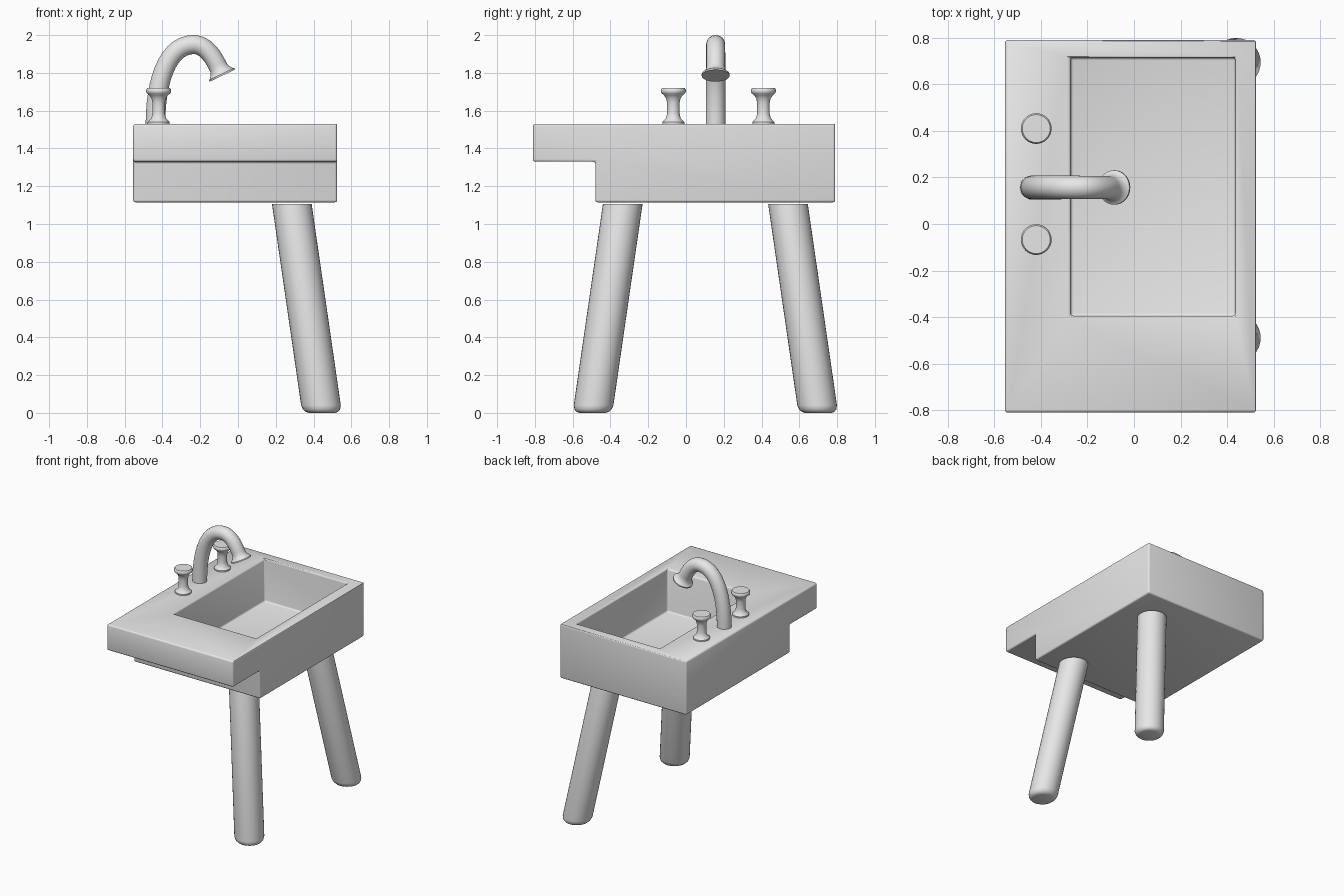
import bpy, bmesh
from mathutils import Vector
from mathutils.geometry import interpolate_bezier

if "Cube" in bpy.data.objects:
    bpy.data.objects.remove(bpy.data.objects["Cube"])

GREY = (0.8, 0.8, 0.8, 1)
grey = bpy.data.materials.new("plain grey")
grey.use_nodes = True
grey.diffuse_color = GREY
grey.node_tree.nodes["Principled BSDF"].inputs["Base Color"].default_value = GREY


def make(name, bm):
    bmesh.ops.recalc_face_normals(bm, faces=bm.faces)
    mesh = bpy.data.meshes.new(name)
    bm.to_mesh(mesh)
    bm.free()
    mesh.materials.append(grey)
    obj = bpy.data.objects.new(name, mesh)
    bpy.context.collection.objects.link(obj)
    return obj


def select(obj):
    bpy.ops.object.select_all(action="DESELECT")
    obj.select_set(True)
    bpy.context.view_layer.objects.active = obj


def prism(name, profile, x0, x1):
    """Extrude a side profile of (y, z) points across x."""
    bm = bmesh.new()
    face = bm.faces.new([bm.verts.new((x0, y, z)) for y, z in profile])
    new = bmesh.ops.extrude_face_region(bm, geom=[face])["geom"]
    verts = [v for v in new if isinstance(v, bmesh.types.BMVert)]
    bmesh.ops.translate(bm, verts=verts, vec=(x1 - x0, 0, 0))
    return make(name, bm)


def tube(name, rings, sides=32):
    """Join round rings given as (centre, axis, radius) and cap both ends."""
    bm = bmesh.new()
    loops = []
    for centre, axis, radius in rings:
        turn = Vector((0, 0, 1)).rotation_difference(Vector(axis)).to_matrix().to_4x4()
        turn.translation = centre
        loops.append(bmesh.ops.create_circle(
            bm, segments=sides, radius=radius, matrix=turn)["verts"])
    for a, b in zip(loops, loops[1:]):
        for i in range(sides):
            j = (i + 1) % sides
            bm.faces.new((a[i], a[j], b[j], b[i]))
    bm.faces.new(loops[0])
    bm.faces.new(loops[-1])
    obj = make(name, bm)
    select(obj)
    bpy.ops.object.shade_smooth_by_angle(angle=0.7)
    return obj


# Basin block: counter with an overhanging front and a sunken bowl
body = prism("sink_body", [(-0.81, 1.53), (0.79, 1.53), (0.79, 1.115),
                           (-0.48, 1.115), (-0.48, 1.33), (-0.81, 1.33)], -0.555, 0.525)
cutter = prism("bowl_cutter", [(-0.395, 1.2), (0.715, 1.2),
                               (0.715, 1.7), (-0.395, 1.7)], -0.272, 0.435)
cutter.hide_render = True
cut = body.modifiers.new("bowl", "BOOLEAN")
cut.object = cutter
cut.operation = "DIFFERENCE"
cut.solver = "EXACT"
soft = body.modifiers.new("soft edges", "BEVEL")
soft.width = 0.012
soft.segments = 3
select(body)
bpy.ops.object.modifier_apply(modifier=cut.name)
bpy.ops.object.modifier_apply(modifier=soft.name)
bpy.data.objects.remove(cutter)
bpy.ops.object.shade_smooth_by_angle(angle=0.6)

# Two splayed legs with rounded feet, level at the top
UP = (0, 0, 1)
leg_shape = [(0, 0.07), (0.005, 0.085), (0.018, 0.098), (0.04, 0.105), (1.105, 0.105)]
for name, y, splay in (("front_leg", -0.335, -0.16), ("back_leg", 0.54, 0.16)):
    rings = []
    for z, r in leg_shape:
        drop = 1 - z / 1.105
        rings.append((Vector((0.285 + 0.16 * drop, y + splay * drop, z)), UP, r))
    tube(name, rings)

# Tap handles turned from one profile
tap_shape = [(1.525, 0.058), (1.54, 0.058), (1.548, 0.05), (1.56, 0.039), (1.585, 0.033),
             (1.64, 0.033), (1.665, 0.038), (1.682, 0.05), (1.692, 0.062),
             (1.7, 0.066), (1.712, 0.066), (1.72, 0.06)]
for name, y in (("front_tap", -0.067), ("back_tap", 0.41)):
    tube(name, [(Vector((-0.42, y, z)), UP, r) for z, r in tap_shape])

# Curved spout with a flared mouth
Y = 0.157
foot, crown, neck = (Vector((x, Y, z)) for x, z in
                     ((-0.437, 1.525), (-0.235, 1.95), (-0.102, 1.826)))
aim = Vector((0.43, 0, -0.9)).normalized()
path = interpolate_bezier(foot, foot + Vector((0, 0, 0.25)),
                          crown - Vector((0.13, 0, 0)), crown, 14)
path += interpolate_bezier(crown, crown + Vector((0.07, 0, 0)),
                           neck - aim * 0.05, neck, 10)[1:]
rings = []
for i, p in enumerate(path):
    axis = path[min(i + 1, len(path) - 1)] - path[max(i - 1, 0)]
    rings.append((p, axis, 0.052 - 0.003 * i / len(path)))
for step, r in ((0.018, 0.056), (0.03, 0.066), (0.036, 0.074), (0.045, 0.074)):
    rings.append((neck + aim * step, aim, r))
tube("spout", rings)
